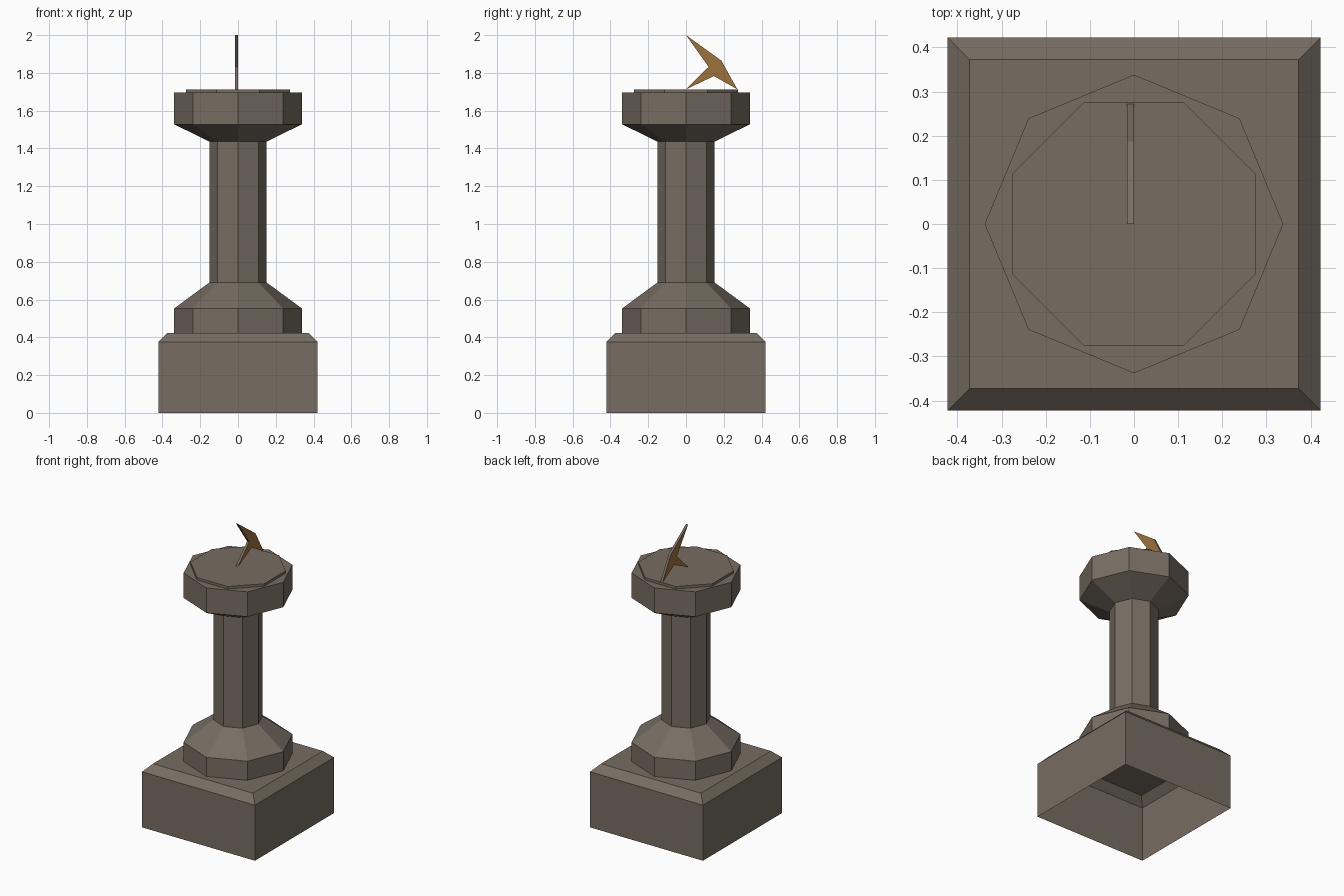
import bpy, bmesh, math

if "Cube" in bpy.data.objects:
    bpy.data.objects.remove(bpy.data.objects["Cube"])


def material(name, rgb):
    m = bpy.data.materials.new(name)
    m.diffuse_color = (*rgb, 1)
    m.use_nodes = True
    m.node_tree.nodes["Principled BSDF"].inputs["Base Color"].default_value = m.diffuse_color
    return m


stone = material("weathered stone", (0.185, 0.155, 0.122))
copper = material("aged copper", (0.34, 0.165, 0.046))


def finish(name, bm, mats):
    me = bpy.data.meshes.new(name)
    bm.to_mesh(me)
    bm.free()
    for m in mats:
        me.materials.append(m)
    ob = bpy.data.objects.new(name, me)
    bpy.context.collection.objects.link(ob)
    return ob


def stack(name, profile, sides, turn=0.0):
    """Rings of (radius, z) joined by flat faces, capped on top, open below."""
    bm = bmesh.new()
    rings = []
    for r, z in profile:
        rings.append([bm.verts.new((r * math.cos(turn + i * math.tau / sides),
                                    r * math.sin(turn + i * math.tau / sides), z))
                      for i in range(sides)])
    for a, b in zip(rings, rings[1:]):
        for i in range(sides):
            j = (i + 1) % sides
            bm.faces.new((a[i], a[j], b[j], b[i]))
    bm.faces.new(rings[-1])
    return finish(name, bm, [stone])


# square plinth, hollow underneath
d = math.sqrt(2)
stack("plinth", [(0.422 * d, 0), (0.422 * d, 0.375), (0.373 * d, 0.424)], 4, math.pi / 4)

# octagonal pedestal: foot, shaft and capital
stack("pedestal", [(0.338, 0.424), (0.338, 0.553), (0.152, 0.69), (0.152, 1.436),
                   (0.338, 1.528), (0.338, 1.696)], 8)

# dial plate, turned half a step
stack("dial_plate", [(0.298, 1.696), (0.298, 1.713)], 8, math.pi / 8)

# gnomon: copper sides, stone-coloured rim
outline = [(0.0, 2.0), (0.12, 1.832), (0.0, 1.713), (0.148, 1.783),
           (0.272, 1.713), (0.187, 1.865)]
bm = bmesh.new()
face = bm.faces.new([bm.verts.new((0.0, y, z)) for y, z in outline])
ext = bmesh.ops.extrude_face_region(bm, geom=[face])
for v in ext["geom"]:
    if isinstance(v, bmesh.types.BMVert):
        v.co.x = -0.016
bmesh.ops.recalc_face_normals(bm, faces=bm.faces)
bm.normal_update()
for f in bm.faces:
    f.material_index = 0 if abs(f.normal.x) > 0.5 else 1
finish("gnomon", bm, [copper, stone])
